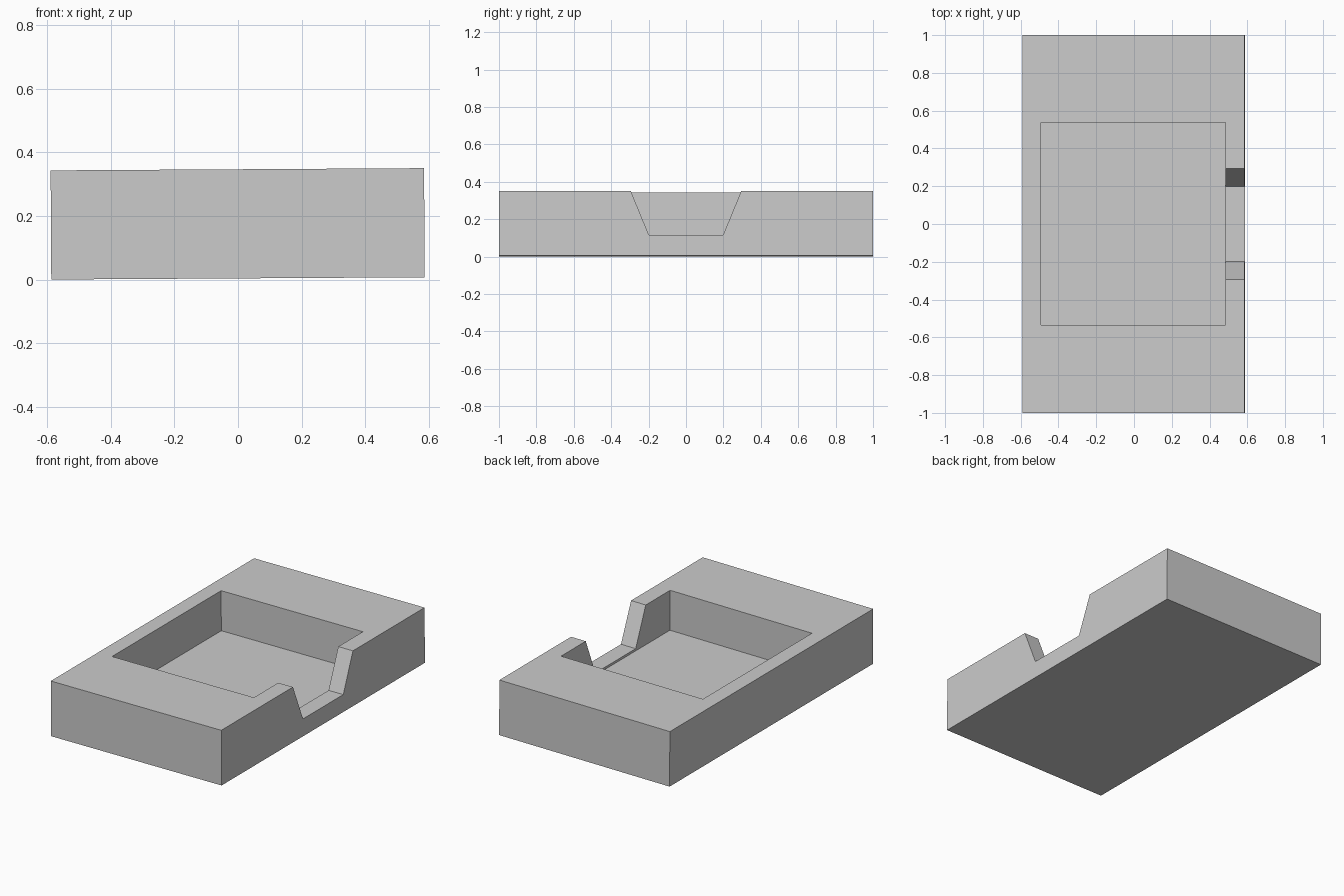
import bpy
import bmesh
import math
from mathutils import Matrix

old = bpy.data.objects.get("Cube")
if old:
    bpy.data.objects.remove(old, do_unlink=True)

grey = bpy.data.materials.new("light_grey")
colour = (0.6, 0.6, 0.6, 1)
grey.diffuse_color = colour
grey.use_nodes = True
grey.node_tree.nodes["Principled BSDF"].inputs["Base Color"].default_value = colour

HALF_X, HEIGHT = 0.587, 0.343
POCKET_FLOOR, NOTCH_FLOOR = 0.094, 0.108


def prism(name, profile, x0, x1):
    """Extrude a (y, z) profile along x."""
    bm = bmesh.new()
    face = bm.faces.new([bm.verts.new((x0, y, z)) for y, z in profile])
    ext = bmesh.ops.extrude_face_region(bm, geom=[face])
    verts = [v for v in ext["geom"] if isinstance(v, bmesh.types.BMVert)]
    bmesh.ops.translate(bm, verts=verts, vec=(x1 - x0, 0, 0))
    bmesh.ops.recalc_face_normals(bm, faces=bm.faces)
    mesh = bpy.data.meshes.new(name)
    bm.to_mesh(mesh)
    bm.free()
    mesh.materials.append(grey)
    obj = bpy.data.objects.new(name, mesh)
    bpy.context.collection.objects.link(obj)
    return obj


def rect(y0, y1, z0, z1):
    return [(y0, z0), (y1, z0), (y1, z1), (y0, z1)]


# Solid block
block = prism("tray_block", rect(-1, 1, 0, HEIGHT), -HALF_X, HALF_X)

# Rectangular pocket, and a flared notch through the left wall
pocket = prism("pocket_cutter", rect(-0.535, 0.538, POCKET_FLOOR, 0.5), -0.491, 0.486)
low, high = 0.198, 0.295
top = HEIGHT + 0.1
flare = high + 0.1 * (high - low) / (HEIGHT - NOTCH_FLOOR)
notch = prism("notch_cutter",
              [(-low, NOTCH_FLOOR), (low, NOTCH_FLOOR), (flare, top), (-flare, top)],
              0.4, 0.7)

for cutter in (pocket, notch):
    cutter.hide_render = True
    mod = block.modifiers.new(cutter.name, "BOOLEAN")
    mod.operation = "DIFFERENCE"
    mod.solver = "EXACT"
    mod.object = cutter

# Bake the cuts, then discard the cutters
bpy.context.view_layer.update()
depsgraph = bpy.context.evaluated_depsgraph_get()
baked = bpy.data.meshes.new_from_object(block.evaluated_get(depsgraph))
block.modifiers.clear()
block.data = baked
for cutter in (pocket, notch):
    bpy.data.objects.remove(cutter, do_unlink=True)

# The block leans very slightly, resting on its right edge
tilt = 0.006
lift = HALF_X * math.sin(tilt)
baked.transform(Matrix.Translation((0, 0, lift)) @ Matrix.Rotation(-tilt, 4, "Y"))
